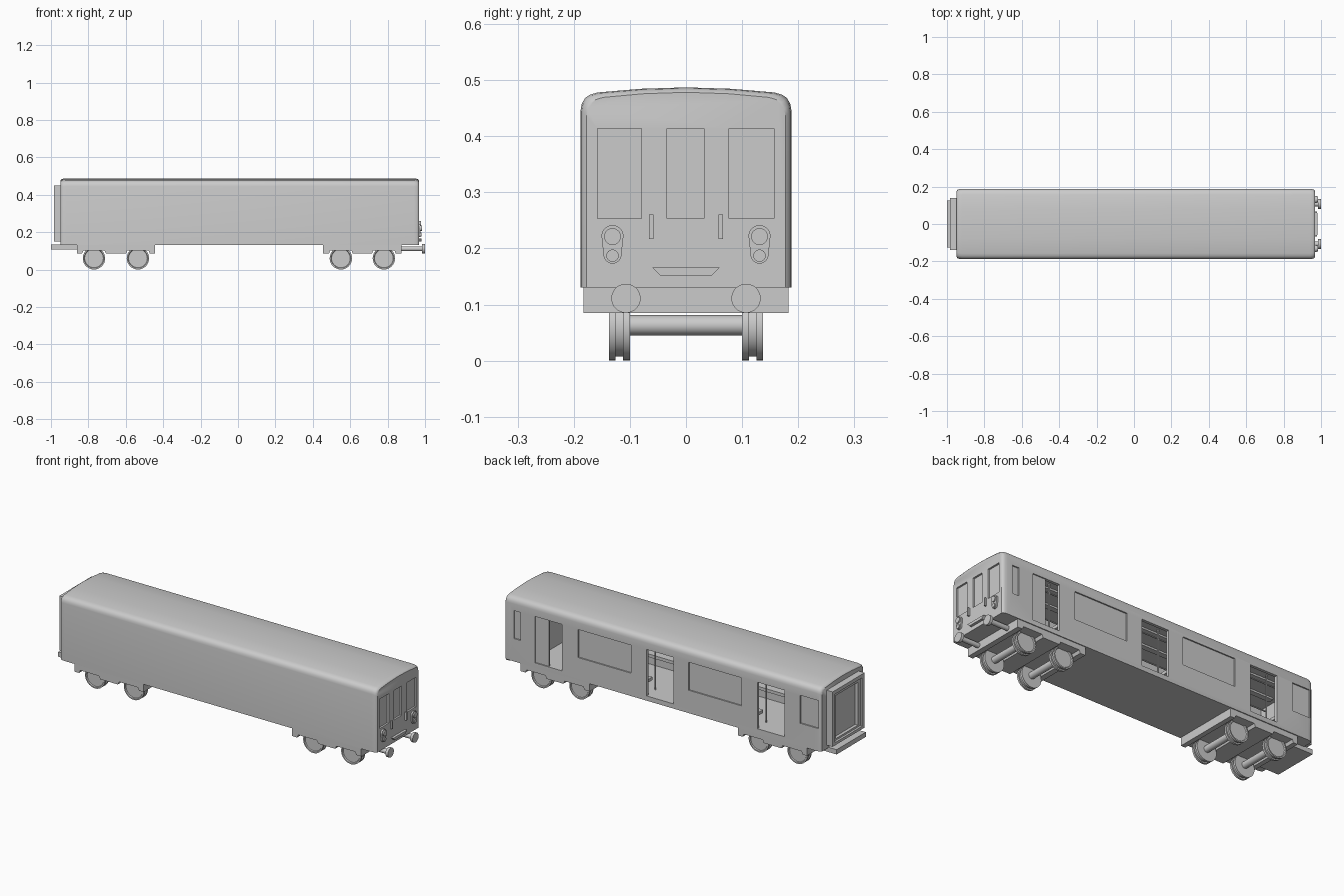
import bpy, bmesh
from math import cos, sin, pi
from mathutils import Vector

if "Cube" in bpy.data.objects:
    bpy.data.objects.remove(bpy.data.objects["Cube"])


def finish(name, bm, smooth=True):
    bmesh.ops.remove_doubles(bm, verts=bm.verts, dist=1e-5)
    bmesh.ops.recalc_face_normals(bm, faces=bm.faces)
    me = bpy.data.meshes.new(name)
    bm.to_mesh(me)
    bm.free()
    ob = bpy.data.objects.new(name, me)
    bpy.context.collection.objects.link(ob)
    if smooth:
        smooth_by_angle(ob)
    return ob


def smooth_by_angle(ob):
    bpy.ops.object.select_all(action='DESELECT')
    ob.select_set(True)
    bpy.context.view_layer.objects.active = ob
    bpy.ops.object.shade_smooth_by_angle(angle=0.6)


def loft(bm, rings):
    vs = [[bm.verts.new(p) for p in r] for r in rings]
    n = len(vs[0])
    for a, b in zip(vs, vs[1:]):
        for i in range(n):
            bm.faces.new((a[i], a[(i + 1) % n], b[(i + 1) % n], b[i]))
    bm.faces.new(vs[0])
    bm.faces.new(vs[-1])


def place(axis, t, p):
    return {'x': (t, p[0], p[1]), 'y': (p[0], t, p[1]), 'z': (p[0], p[1], t)}[axis]


def prism(name, axis, a, b, pts):
    bm = bmesh.new()
    loft(bm, [[place(axis, t, p) for p in pts] for t in (a, b)])
    return finish(name, bm)


def circle(u, v, r, n=24):
    return [(u + r * cos(2 * pi * i / n), v + r * sin(2 * pi * i / n)) for i in range(n)]


def rect(u0, u1, v0, v1):
    return [(u0, v0), (u1, v0), (u1, v1), (u0, v1)]


def boxes(name, items):
    bm = bmesh.new()
    for x0, x1, y0, y1, z0, z1 in items:
        loft(bm, [[(x, *p) for p in rect(y0, y1, z0, z1)] for x in (x0, x1)])
    return finish(name, bm, False)


def cut(ob, cutter):
    m = ob.modifiers.new("cut", 'BOOLEAN')
    m.object, m.operation, m.solver = cutter, 'DIFFERENCE', 'EXACT'
    bpy.context.view_layer.objects.active = ob
    bpy.ops.object.modifier_apply(modifier=m.name)
    bpy.data.objects.remove(cutter)


# Body shell: one cross-section, lofted with rounded ends
half = [(.188, .13), (.188, .445), (.186, .457), (.18, .468), (.171, .474), (.157, .478), (.08, .4845)]
section = half + [(0, .487)] + [(-y, z) for y, z in reversed(half)]
ends = [(-.948, .011), (-.943, .005), (-.935, .002), (-.92, 0), (.94, 0), (.955, .002), (.963, .005), (.968, .011)]
bm = bmesh.new()
loft(bm, [[(x, y * (1 - d / .188), z if z < .2 else z - d * .8) for y, z in section] for x, d in ends])
body = finish("carriage_body", bm, False)
cut(body, boxes("cabin_cutter", [(-.93, .945, -.172, .172, .155, .455)]))

# Door openings and recessed windows
doors = [.70, .025, -.645]
openings = [(x - .082, x + .082, .15, .3, .156, .41) for x in doors]
openings += [(a, b, .181, .3, .255, .408) for a, b in ((.87, .91), (.2, .522), (-.468, -.147), (-.932, -.823))]
openings += [(.958, 1.1, a, b, .253, .414) for a, b in ((-.158, -.079), (-.034, .032), (.077, .157))]
cut(body, boxes("opening_cutter", openings))
smooth_by_angle(body)

# Half-closed door leaf by the cab
boxes("door_leaf", [(.702, .782, .174, .182, .156, .41)])

# Interior: bulkhead, benches, ceiling lights, rails and poles
boxes("cab_bulkhead", [(.81, .822, -.172, .172, .155, .455)])
for x0, x1 in ((.13, .595), (-.54, -.08), (-.92, -.755)):
    for s in (1, -1):
        y0, y1, y2 = s * .105, s * .158, s * .171
        boxes("bench", [(x0, x1, y0, y2, .205, .222), (x0, x1, y1, y2, .222, .30),
                        (x0 + .02, x1 - .02, s * .13, y2, .155, .205)])
boxes("ceiling_lights", [(-.9, .79, s * .06 - .015, s * .06 + .015, .445, .456) for s in (1, -1)])
for s in (1, -1):
    prism("grab_rail", 'x', -.9, .81, circle(s * .1, .405, .004, 10))
for x in doors:
    for dx in (-.09, .09):
        for s in (1, -1):
            prism("door_pole", 'z', .155, .456, circle(x + dx, s * .1, .004, 10))
    prism("centre_pole", 'z', .155, .456, circle(x, 0, .004, 10))

# Bogie frames with wheel notches
for x0, x1, w in ((-.86, -.444, (-.77, -.535)), (.455, .874, (.55, .78))):
    pts = [(x0, .135), (x0, .085)]
    for c in w:
        pts += [(c - .064, .085), (c - .057, .101), (c + .057, .101), (c + .064, .085)]
    prism("bogie_frame", 'y', -.183, .183, pts + [(x1, .085), (x1, .135)])
    # Wheels and axles
    for c in w:
        prism("axle", 'y', -.11, .11, circle(c, .063, .018))
        for s in (1, -1):
            prof = [(0, .132), (.05, .132), (.053, .137), (.06, .137), (.06, .126), (.053, .126),
                    (.053, .112), (.06, .112), (.06, .1), (0, .1)]
            bm = bmesh.new()
            vs = [bm.verts.new((c + r, s * y, .06)) for r, y in prof]
            es = [bm.edges.new(e) for e in zip(vs, vs[1:])]
            bmesh.ops.spin(bm, geom=vs + es, cent=Vector((c, 0, .06)), axis=(0, 1, 0),
                           angle=2 * pi, steps=32)
            finish("wheel", bm)

# Gangway connection at the rear end, with footplate
gangway = boxes("gangway", [(-.984, -.94, -.138, .138, .15, .45)])
cut(gangway, boxes("frame_cutter", [(-1.1, -.972, -.118, .118, .165, .43)]))
cut(gangway, boxes("doorway_cutter", [(-1.1, -.955, -.098, .098, .175, .41)]))
boxes("gangway_footplate", [(-1, -.855, -.126, .126, .108, .134)])

# Cab face: buffers, lamps, handles and step
for s in (1, -1):
    prism("buffer_shaft", 'x', .87, .988, circle(s * .107, .111, .013))
    prism("buffer_disc", 'x', .985, 1.0, circle(s * .107, .111, .026, 32))
    y = s * .131
    n = 28
    outline = [(y + .0195 * cos(a), .222 + .0195 * sin(a)) for a in [-.25 + (pi + .5) * i / n for i in range(n + 1)]]
    outline += [(y + .016 * cos(a), .189 + .016 * sin(a)) for a in [pi + .1 + (pi - .2) * i / n for i in range(n + 1)]]
    prism("lamp_housing", 'x', .96, .977, outline)
    prism("headlamp", 'x', .965, .984, circle(y, .221, .015))
    prism("marker_lamp", 'x', .965, .982, circle(y, .187, .011))
    boxes("cab_handle", [(.96, .979, s * .062 - .004, s * .062 + .004, .217, .26)])
prism("cab_step", 'x', .96, .982, [(-.045, .151), (.045, .151), (.06, .166), (-.06, .166)])
